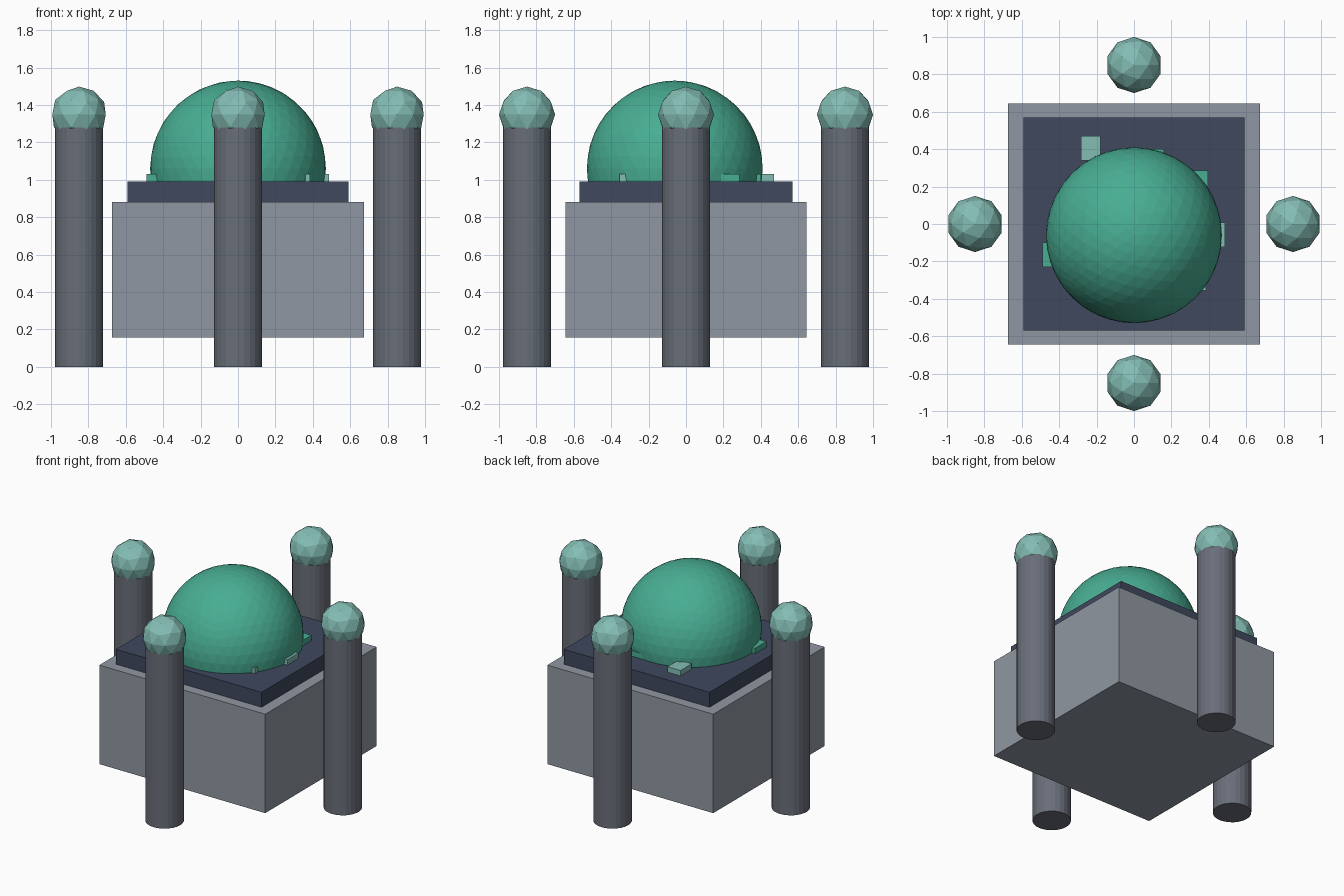
import bpy

if "Cube" in bpy.data.objects:
    bpy.data.objects.remove(bpy.data.objects["Cube"])


def material(name, rgb):
    m = bpy.data.materials.new(name)
    m.diffuse_color = (*rgb, 1)
    m.use_nodes = True
    m.node_tree.nodes["Principled BSDF"].inputs["Base Color"].default_value = m.diffuse_color
    return m


STONE = material("stone", (0.28, 0.31, 0.36))
SLATE = material("slate", (0.05, 0.065, 0.11))
COLUMN = material("column_grey", (0.14, 0.155, 0.19))
GREEN = material("green", (0.065, 0.42, 0.29))
MINT = material("mint", (0.23, 0.51, 0.46))


def finish(name, mat):
    ob = bpy.context.object
    ob.name = name
    ob.data.materials.append(mat)
    return ob


def box(name, loc, size, mat):
    bpy.ops.mesh.primitive_cube_add(size=1, location=loc)
    ob = finish(name, mat)
    ob.scale = size
    bpy.ops.object.transform_apply(location=False, rotation=False, scale=True)


def ball(name, loc, radius, subdivisions, mat):
    bpy.ops.mesh.primitive_ico_sphere_add(subdivisions=subdivisions, radius=radius, location=loc)
    finish(name, mat)


# Main block and the slab on top of it
box("base_block", (0, 0, 0.518), (1.345, 1.29, 0.725), STONE)
box("top_slab", (0, 0, 0.935), (1.18, 1.14, 0.11), SLATE)

# Large dome, sunk into the slab
ball("dome", (0, -0.06, 1.06), 0.47, 4, GREEN)

# Four corner columns with faceted ball caps
for side, x, y in (("right", 1, 0), ("back", 0, 1), ("left", -1, 0), ("front", 0, -1)):
    x, y = 0.85 * x, 0.85 * y
    bpy.ops.mesh.primitive_cylinder_add(vertices=24, radius=0.128, depth=1.28, location=(x, y, 0.64))
    finish(side + "_column", COLUMN)
    ball(side + "_column_ball", (x, y, 1.348), 0.15, 2, MINT)

# Small chips lying around the foot of the dome
chips = [(-0.232, 0.405, MINT), (0.343, 0.22, GREEN), (0.433, -0.057, MINT),
         (-0.438, -0.165, GREEN), (0.333, -0.29, MINT), (0.108, 0.335, GREEN)]
for i, (x, y, mat) in enumerate(chips, 1):
    box(f"chip_{i}", (x, y, 1.008), (0.105, 0.13, 0.044), mat)
